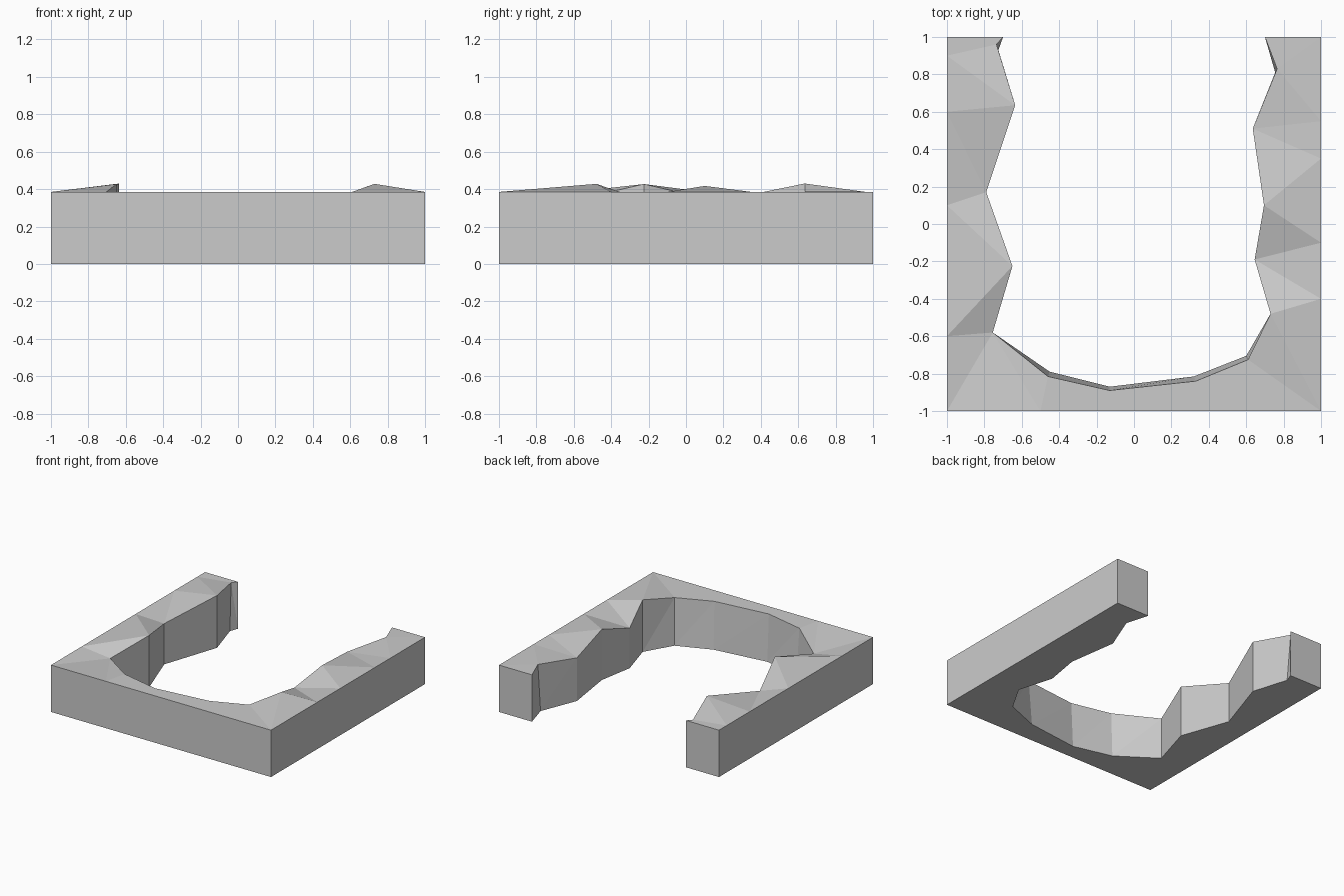
import bpy
import bmesh

if "Cube" in bpy.data.objects:
    bpy.data.objects.remove(bpy.data.objects["Cube"])

H = 0.385  # level of the flat outer rim

# Jagged inner edge of the top: x, y, z, matching outer rim point x, y
EDGE = [
    (-0.70, 1.00, H, -1, 1), (-0.735, 0.96, H, -1, 0.9),
    (-0.635, 0.635, 0.43, -1, 0.6), (-0.79, 0.17, 0.335, -1, 0.1),
    (-0.65, -0.225, 0.427, -1, -0.6), (-0.755, -0.58, 0.345, -1, -1),
    (-0.46, -0.815, H, -0.5, -1), (-0.13, -0.89, H, -0.13, -1),
    (0.33, -0.84, H, 0.33, -1), (0.61, -0.725, H, 1, -1),
    (0.73, -0.48, 0.428, 1, -0.4), (0.645, -0.19, 0.33, 1, -0.1),
    (0.695, 0.10, 0.417, 1, 0.35), (0.635, 0.51, 0.355, 1, 0.55),
    (0.765, 0.83, 0.388, 1, 0.85), (0.70, 1.00, H, 1, 1),
]
# Small lean of the wall foot, by edge index
LEAN = {1: (0.01, -0.03), 6: (0.01, 0.025), 7: (0, 0.02), 8: (-0.01, 0.025),
        9: (-0.01, 0.02), 14: (-0.01, -0.02)}

bm = bmesh.new()
rings = []
for i, (x, y, z, ox, oy) in enumerate(EDGE):
    dx, dy = LEAN.get(i, (0, 0))
    section = [(x, y, z), (ox, oy, H), (ox, oy, 0), (x + dx, y + dy, 0)]
    rings.append([bm.verts.new(p) for p in section])

# Top, outer side, underside and inner wall between neighbouring sections
for a, b in zip(rings, rings[1:]):
    for k in range(4):
        n = (k + 1) % 4
        bm.faces.new((a[k], a[n], b[n], b[k]))

# Flat ends of the two arms
bm.faces.new(rings[0])
bm.faces.new(rings[-1])

bmesh.ops.triangulate(bm, faces=[f for f in bm.faces])
bmesh.ops.recalc_face_normals(bm, faces=bm.faces)
mesh = bpy.data.meshes.new("terrain_ledge")
bm.to_mesh(mesh)
bm.free()
bpy.context.collection.objects.link(bpy.data.objects.new("terrain_ledge", mesh))
